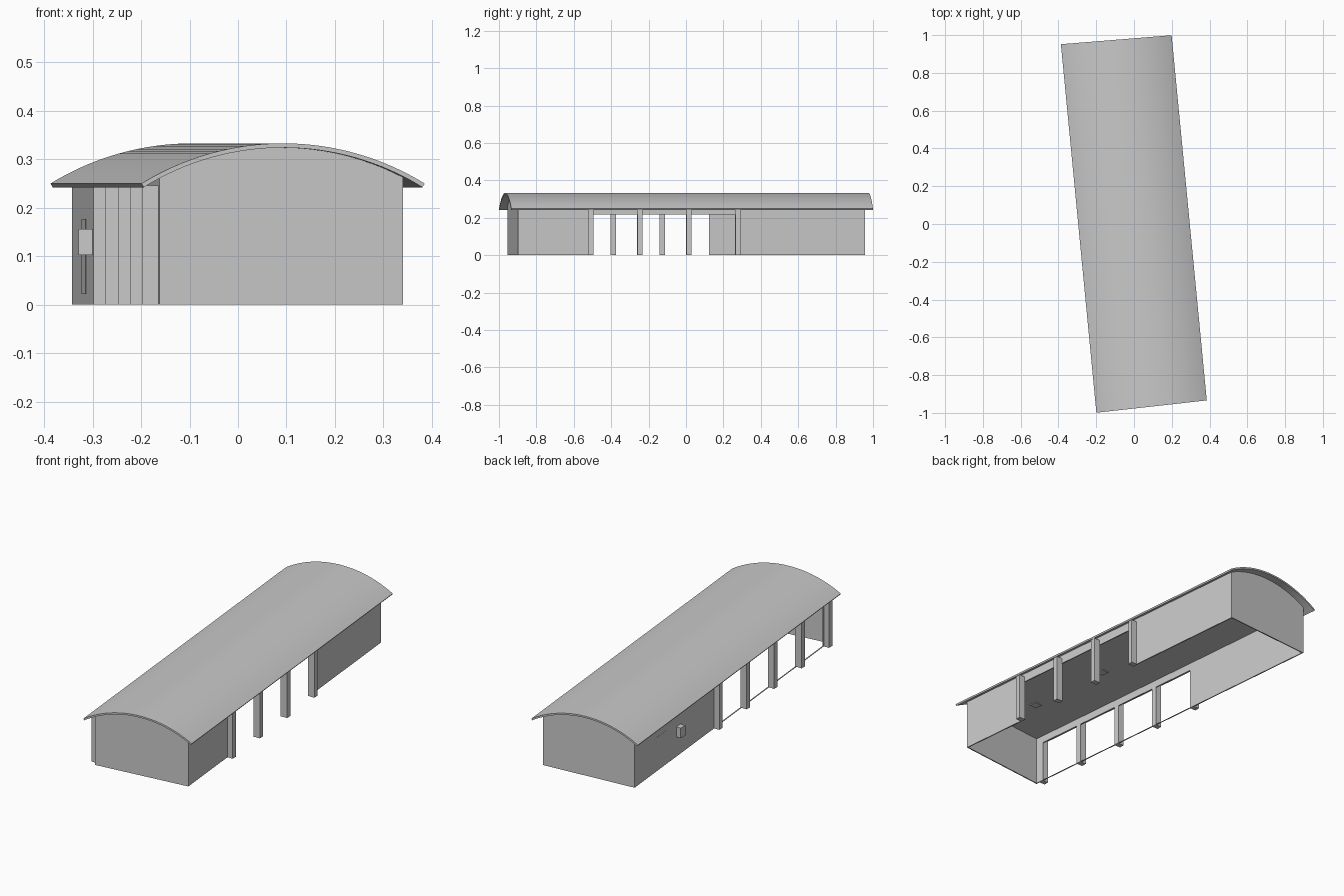
import bpy, bmesh, math
from mathutils import Matrix, Vector

cube = bpy.data.objects.get("Cube")
if cube:
    bpy.data.objects.remove(cube)

grey = bpy.data.materials.new("plain_grey")
grey.use_nodes = True
GREY = (0.59, 0.59, 0.59, 1)
grey.diffuse_color = GREY
grey.node_tree.nodes["Principled BSDF"].inputs["Base Color"].default_value = GREY

TURN = Matrix.Rotation(math.radians(5.5), 3, "Z")   # the building is turned a little
RADIUS, PEAK, SHEET = 0.562, 0.333, 0.009
EAVE, ROOF_END = 0.294, 0.9755
SIDE, END, THICK = 0.253, 0.935, 0.006
POST_OUT, POST_W, BAY = 0.284, 0.027, 0.264
LINTEL_Z, CEILING_Z = 0.217, 0.256
SPLAY = 0.0045                 # the two ends are not quite parallel


def roof_z(x, radius=RADIUS):
    return PEAK - RADIUS + math.sqrt(radius * radius - x * x)


def site(co):
    """Plan position to its place on the turned, slightly splayed site."""
    x, y, z = co
    return TURN @ Vector((x, y + SPLAY * (1 - x / EAVE * y / ROOF_END), z))


def finish(name, bm):
    bmesh.ops.recalc_face_normals(bm, faces=bm.faces)
    mesh = bpy.data.meshes.new(name)
    bm.to_mesh(mesh)
    bm.free()
    mesh.materials.append(grey)
    obj = bpy.data.objects.new(name, mesh)
    bpy.context.collection.objects.link(obj)
    return obj


def box(name, x, y, z, square=False):
    """Box between pairs of limits; a square one is not turned with the plan."""
    bm = bmesh.new()
    bmesh.ops.create_cube(bm, size=1)
    limits = (x, y, z)
    centre = Vector([sum(r) / 2 for r in limits])
    for v in bm.verts:
        offset = Vector([c * (r[1] - r[0]) for c, r in zip(v.co, limits)])
        v.co = site(centre) + offset if square else site(centre + offset)
    return finish(name, bm)


def extrude(name, outline, y0, y1):
    """Profile in x and z pulled along y."""
    bm = bmesh.new()
    face = bm.faces.new([bm.verts.new((x, y0, z)) for x, z in outline])
    out = bmesh.ops.extrude_face_region(bm, geom=[face])["geom"]
    for v in out:
        if isinstance(v, bmesh.types.BMVert):
            v.co.y = y1
    for v in bm.verts:
        v.co = site(v.co)
    return finish(name, bm)


# Arched roof sheet
half = math.asin(EAVE / RADIUS)
angles = [half * (i / 16 - 1) for i in range(33)]


def arc(radius, steps):
    return [(radius * math.sin(a), PEAK - RADIUS + radius * math.cos(a)) for a in steps]


roof = extrude("roof", arc(RADIUS, angles) + arc(RADIUS - SHEET, reversed(angles)),
               -ROOF_END, ROOF_END)
bpy.context.view_layer.objects.active = roof
roof.select_set(True)
bpy.ops.object.shade_smooth_by_angle(angle=math.radians(30))
roof.select_set(False)

# End walls filled up to the roof
under = RADIUS - SHEET
xs = [SIDE * (1 - i / 12) for i in range(25)]
gable = [(-SIDE, 0), (SIDE, 0)] + [(x, roof_z(x, under)) for x in xs]
extrude("front_wall", gable, -END, -END + THICK)
extrude("back_wall", gable, END - THICK, END)

# Flat ceiling with a row of lamps
box("ceiling", (-SIDE + THICK, SIDE - THICK), (-END + THICK, END - THICK),
    (CEILING_Z, CEILING_Z + THICK))
for i in range(4):
    y = -0.695 + 0.47 * i
    box(f"ceiling_lamp_{i + 1}", (-0.02, 0.02), (y - 0.02, y + 0.02),
        (CEILING_Z - 0.004, CEILING_Z))

# Side walls, lintels, posts and sill around the open bays
wall_top = roof_z(SIDE, under)
layout = {"left": (1, -0.543, 4), "right": (-1, -0.898, 5)}
for name, (s, first, count) in layout.items():
    last = first + BAY * (count - 1)
    wall_x = sorted((s * (SIDE - THICK), s * SIDE))
    post_x = sorted((s * (SIDE - THICK / 2), s * POST_OUT))
    edge = POST_W / 2
    box(f"{name}_wall_front", wall_x, (-END, first + edge), (0, wall_top))
    box(f"{name}_wall_back", wall_x, (last - edge, END), (0, wall_top))
    box(f"{name}_lintel", wall_x, (first, last), (LINTEL_Z, wall_top))
    for i in range(count):
        y = first + BAY * i
        span = (y - edge, y + edge)
        box(f"{name}_post_{i + 1}", post_x, span, (0, roof_z(POST_OUT, under)), True)
        if 0 < i < count - 1:
            box(f"{name}_pier_{i + 1}", wall_x, span, (0, LINTEL_Z))
    if s < 0:
        box(f"{name}_sill", wall_x, (first, last), (0, 0.002))

# Meter box and flush service panel on the right wall
box("meter_box", (-SIDE - 0.027, -SIDE + 0.004), (0.497, 0.535), (0.103, 0.156), True)
box("service_panel", (-SIDE - 0.001, -SIDE), (0.64, 0.72), (0.022, 0.177))
